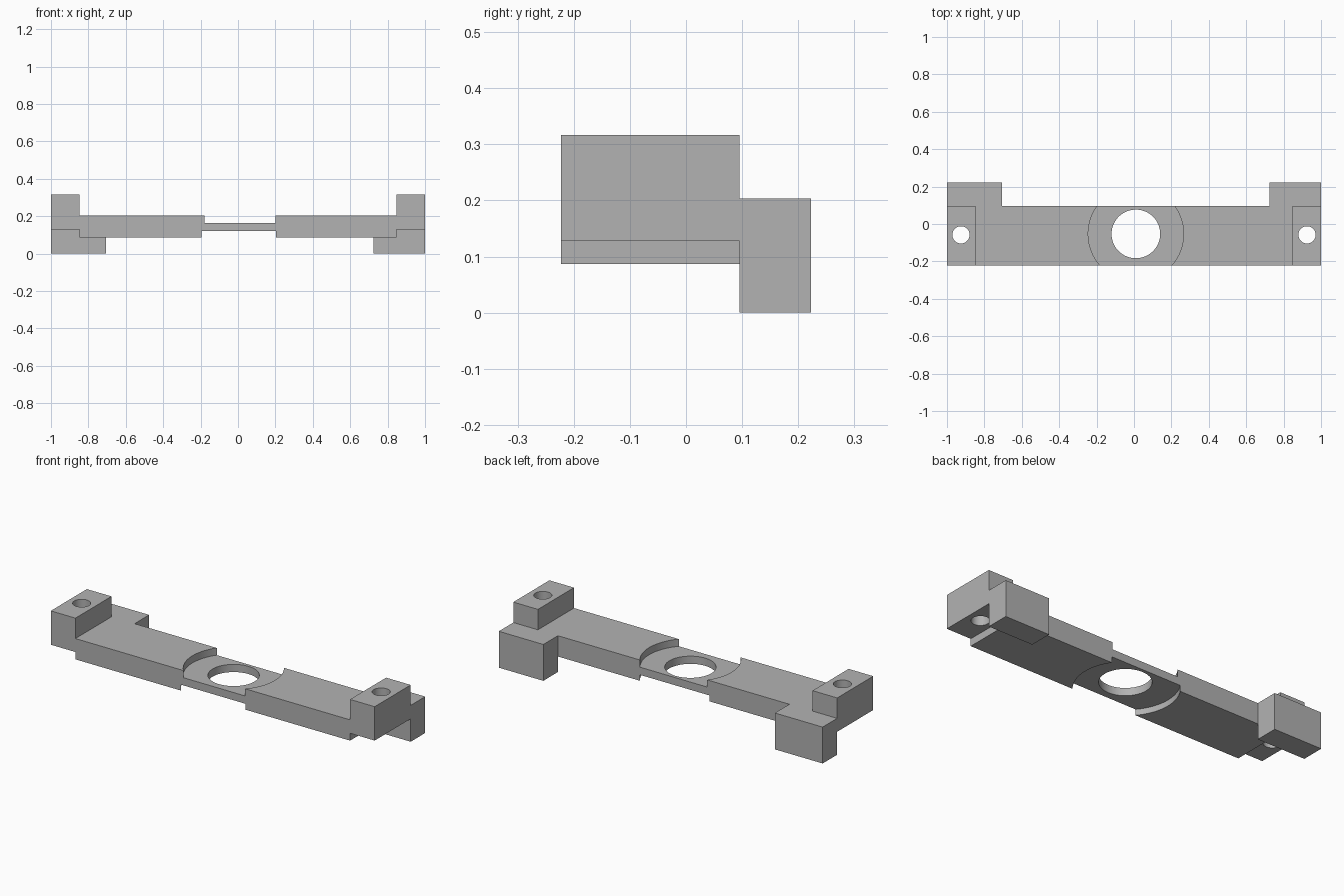
import bpy
import bmesh
from math import radians

cube = bpy.data.objects.get("Cube")
if cube:
    bpy.data.objects.remove(cube, do_unlink=True)

grey = bpy.data.materials.new("plain grey")
grey.use_nodes = True
grey.diffuse_color = (0.448, 0.448, 0.448, 1)
grey.node_tree.nodes["Principled BSDF"].inputs["Base Color"].default_value = grey.diffuse_color

FRONT, BACK, REAR = -0.223, 0.095, 0.223   # bar front, bar back, back of legs
BAR_LOW, BAR_TOP = 0.087, 0.203
STEP, BLOCK_TOP = 0.128, 0.317
INNER = 0.848                              # inner side of the end blocks


def prism(name, profile, y0, y1):
    """Extrude an x-z profile along y."""
    bm = bmesh.new()
    face = bm.faces.new([bm.verts.new((x, y0, z)) for x, z in profile])
    side = bmesh.ops.extrude_face_region(bm, geom=[face])["geom"]
    moved = [v for v in side if isinstance(v, bmesh.types.BMVert)]
    bmesh.ops.translate(bm, verts=moved, vec=(0, y1 - y0, 0))
    bmesh.ops.recalc_face_normals(bm, faces=bm.faces)
    mesh = bpy.data.meshes.new(name)
    bm.to_mesh(mesh)
    bm.free()
    mesh.materials.append(grey)
    obj = bpy.data.objects.new(name, mesh)
    bpy.context.collection.objects.link(obj)
    return obj


def cylinder(name, x, y, radius, z0, z1):
    bpy.ops.mesh.primitive_cylinder_add(vertices=96, radius=radius, depth=z1 - z0,
                                        location=(x, y, (z0 + z1) / 2))
    obj = bpy.context.object
    obj.name = name
    obj.data.materials.append(grey)
    return obj


def combine(target, tool, operation):
    """Apply a boolean and discard the tool."""
    tool.hide_render = True
    mod = target.modifiers.new(operation.title(), "BOOLEAN")
    mod.operation, mod.solver, mod.object = operation, "EXACT", tool
    bpy.ops.object.select_all(action="DESELECT")
    bpy.context.view_layer.objects.active = target
    target.select_set(True)
    bpy.ops.object.modifier_apply(modifier=mod.name)
    bpy.data.objects.remove(tool, do_unlink=True)


# Bar with raised end blocks, as one stepped profile
half = [(INNER, BAR_LOW), (INNER, STEP), (1, STEP), (1, BLOCK_TOP),
        (INNER, BLOCK_TOP), (INNER, BAR_TOP)]
bracket = prism("mounting_bracket", half + [(-x, z) for x, z in reversed(half)], FRONT, BACK)

# Rear legs, the left one slightly narrower
for name, x0, x1 in (("right_leg", -1, -0.705), ("left_leg", 0.725, 1)):
    leg = prism(name, [(x0, 0), (x1, 0), (x1, BAR_TOP), (x0, BAR_TOP)], BACK, REAR)
    combine(bracket, leg, "UNION")

# Round recesses above and below, then the central hole
combine(bracket, cylinder("top_recess", 0.01, -0.053, 0.255, 0.163, 0.5), "DIFFERENCE")
combine(bracket, cylinder("bottom_recess", 0.003, -0.053, 0.262, -0.2, 0.12), "DIFFERENCE")
combine(bracket, cylinder("central_hole", 0.01, -0.053, 0.13, -0.2, 0.5), "DIFFERENCE")

# Screw holes through the end blocks
for side in (-1, 1):
    combine(bracket, cylinder("screw_hole", side * 0.925, -0.058, 0.046, -0.2, 0.5), "DIFFERENCE")

bpy.ops.object.shade_smooth_by_angle(angle=radians(30))
